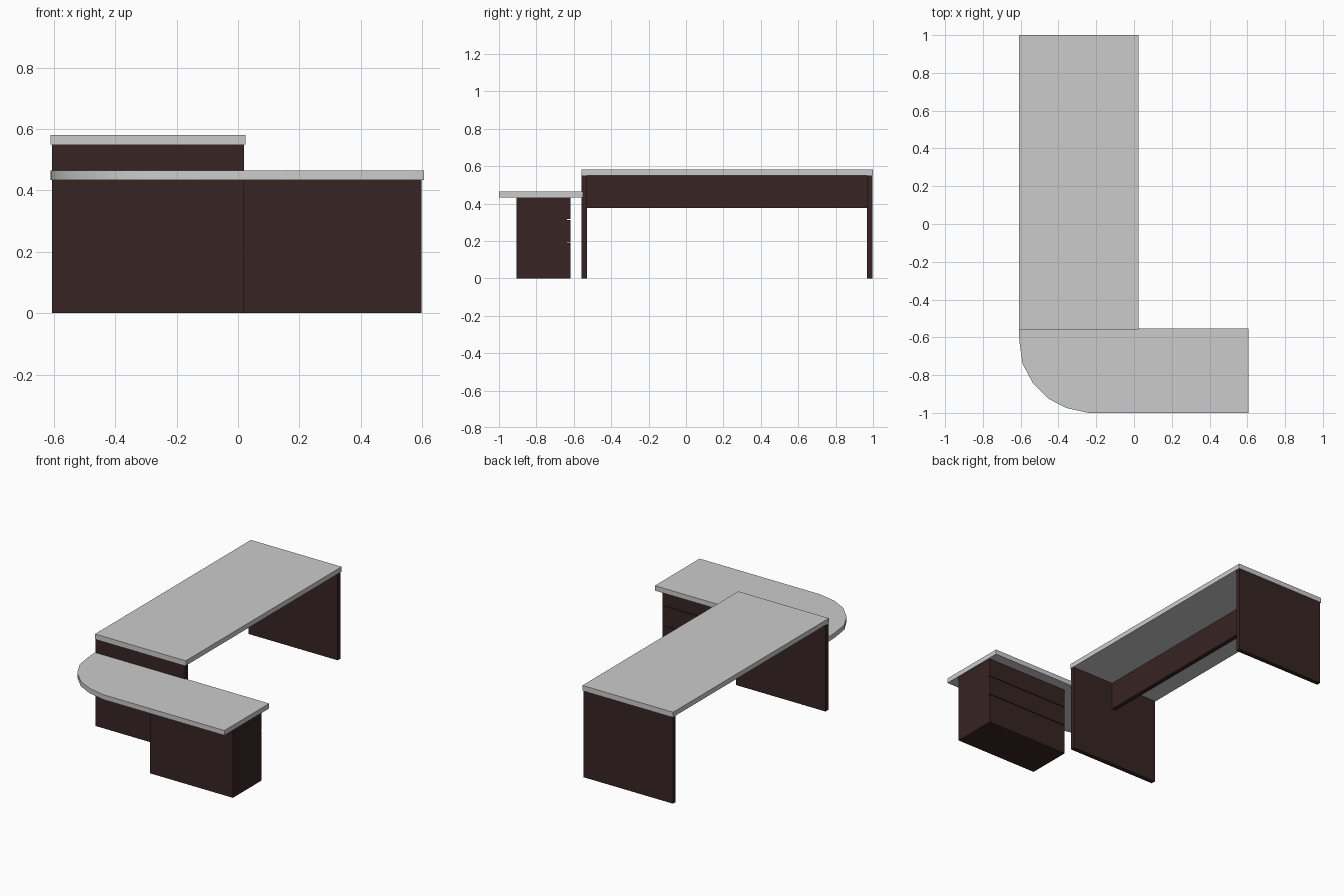
import bpy, bmesh

if "Cube" in bpy.data.objects:
    bpy.data.objects.remove(bpy.data.objects["Cube"])


def material(name, rgb):
    m = bpy.data.materials.new(name)
    m.diffuse_color = (*rgb, 1.0)
    m.use_nodes = True
    m.node_tree.nodes["Principled BSDF"].inputs["Base Color"].default_value = m.diffuse_color
    return m


GREY = material("light_grey_top", (0.6, 0.6, 0.6))
WOOD = material("dark_brown_wood", (0.038, 0.018, 0.017))


def prism(name, outline, z0, z1, mat):
    """Extrude a flat outline (counter-clockwise x, y) from z0 to z1."""
    bm = bmesh.new()
    face = bm.faces.new([bm.verts.new((x, y, z0)) for x, y in outline])
    up = bmesh.ops.extrude_face_region(bm, geom=[face])["geom"]
    verts = [v for v in up if isinstance(v, bmesh.types.BMVert)]
    bmesh.ops.translate(bm, verts=verts, vec=(0, 0, z1 - z0))
    bmesh.ops.recalc_face_normals(bm, faces=bm.faces)
    me = bpy.data.meshes.new(name)
    bm.to_mesh(me)
    bm.free()
    me.materials.append(mat)
    ob = bpy.data.objects.new(name, me)
    bpy.context.collection.objects.link(ob)
    return ob


def box(name, x0, x1, y0, y1, z0, z1, mat):
    return prism(name, [(x0, y0), (x1, y0), (x1, y1), (x0, y1)], z0, z1, mat)


# Main desk: top, two end panels and a central modesty panel
box("main_top", -0.61, 0.025, -0.558, 1.0, 0.55, 0.581, GREY)
box("front_end_panel", -0.606, 0.02, -0.558, -0.53, 0, 0.55, WOOD)
box("back_end_panel", -0.606, 0.02, 0.968, 0.996, 0, 0.55, WOOD)
box("modesty_panel", -0.304, -0.276, -0.53, 0.968, 0.375, 0.55, WOOD)

# Lower return top with one rounded corner
corner = [(-0.607, -0.62), (-0.59, -0.74), (-0.537, -0.84),
          (-0.452, -0.926), (-0.355, -0.975), (-0.24, -1.0)]
top = prism("return_top",
            [(-0.61, -0.552)] + corner + [(0.605, -1.0), (0.605, -0.552)],
            0.433, 0.464, GREY)
bpy.context.view_layer.objects.active = top
top.select_set(True)
bpy.ops.object.shade_smooth_by_angle(angle=0.6)
top.select_set(False)

# Drawer pedestal under the return, drawers facing the seat
box("pedestal_body", 0.018, 0.598, -0.905, -0.635, 0, 0.433, WOOD)
gap = 0.002
for i, (z0, z1) in enumerate([(0, 0.19), (0.19, 0.315), (0.315, 0.433)]):
    box(f"drawer_front_{i + 1}", 0.018, 0.598, -0.635, -0.618,
        z0 + (gap if i else 0), z1 - (gap if i < 2 else 0), WOOD)
